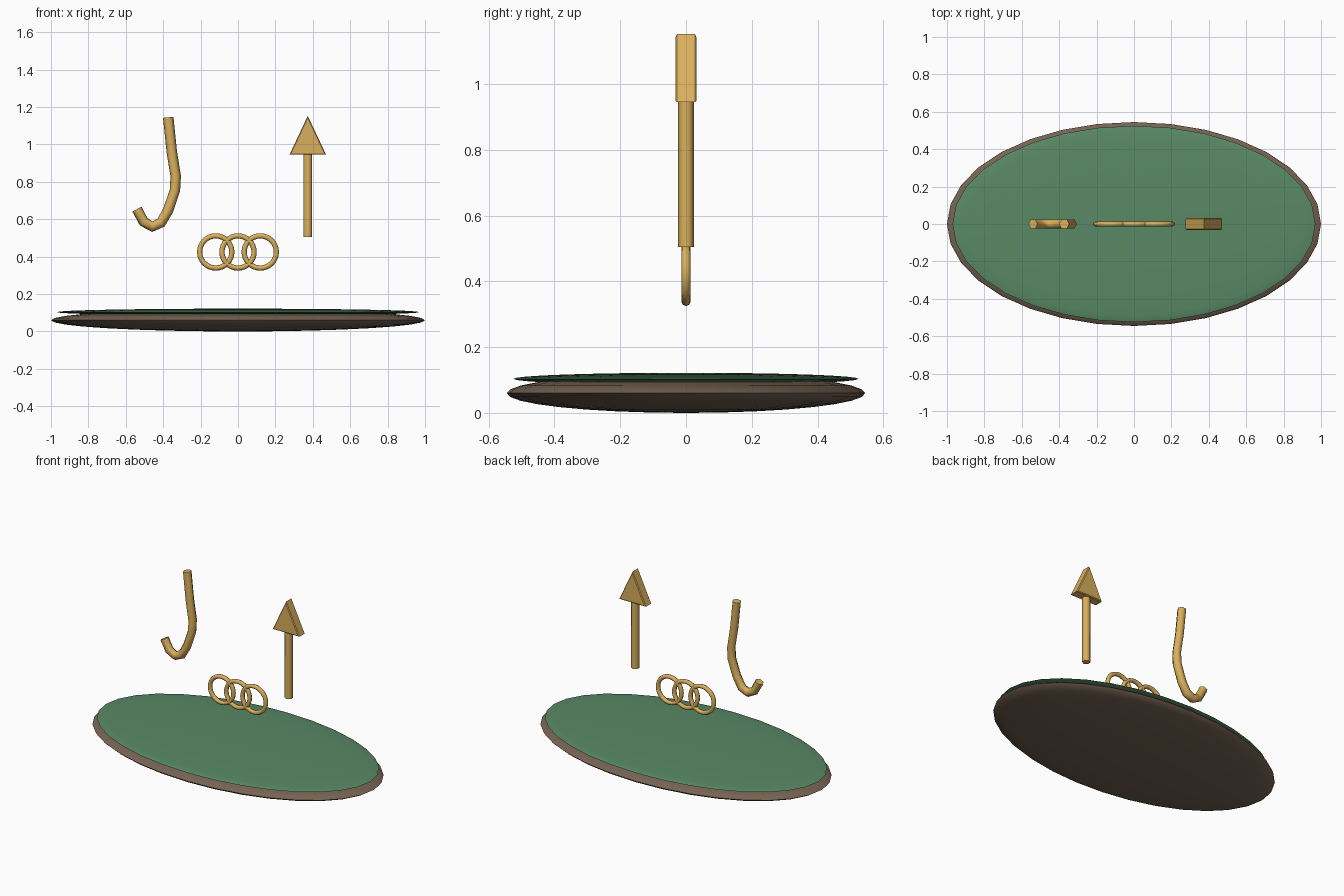
import bpy, bmesh, math
from mathutils import Vector

if "Cube" in bpy.data.objects:
    bpy.data.objects.remove(bpy.data.objects["Cube"])


def material(name, rgb):
    m = bpy.data.materials.new(name)
    m.diffuse_color = (*rgb, 1)
    m.use_nodes = True
    m.node_tree.nodes["Principled BSDF"].inputs["Base Color"].default_value = m.diffuse_color
    return m


GOLD = material("gold", (0.70, 0.43, 0.11))
GREEN = material("green", (0.10, 0.25, 0.13))
BROWN = material("brown", (0.18, 0.125, 0.085))


def finish(ob, name, mat, angle=40):
    ob.name = name
    ob.data.materials.append(mat)
    bpy.ops.object.select_all(action='DESELECT')
    ob.select_set(True)
    bpy.context.view_layer.objects.active = ob
    if angle:
        bpy.ops.object.shade_smooth_by_angle(angle=math.radians(angle))


def loft(name, loops, mat, angle=40, closed=False):
    """Skin a list of equal-sized vertex loops and cap the ends."""
    bm = bmesh.new()
    rows = [[bm.verts.new(p) for p in loop] for loop in loops]
    n = len(rows[0])
    for a, b in zip(rows, rows[1:]):
        for i in range(n):
            j = (i + 1) % n
            bm.faces.new((a[i], a[j], b[j], b[i]))
    bm.faces.new(rows[0])
    bm.faces.new(rows[-1])
    bmesh.ops.recalc_face_normals(bm, faces=bm.faces)
    me = bpy.data.meshes.new(name)
    bm.to_mesh(me)
    bm.free()
    ob = bpy.data.objects.new(name, me)
    bpy.context.collection.objects.link(ob)
    finish(ob, name, mat, angle)


def disc(name, z, radii, mat):
    bpy.ops.mesh.primitive_uv_sphere_add(segments=32, ring_count=16, radius=1, location=(0, 0, z))
    ob = bpy.context.object
    ob.scale = radii
    bpy.ops.object.transform_apply(location=False, rotation=False, scale=True)
    finish(ob, name, mat, 60)


# Flattened oval base and its green top
disc("base", 0.06, (1.0, 0.545, 0.06), BROWN)
disc("base_top", 0.1035, (0.97, 0.525, 0.0185), GREEN)

# Three interlinked rings
for i in (-1, 0, 1):
    bpy.ops.mesh.primitive_torus_add(major_segments=32, minor_segments=8, major_radius=0.086,
                                     minor_radius=0.014, location=(0.119 * i, 0, 0.425),
                                     rotation=(math.pi / 2, 0, 0))
    finish(bpy.context.object, f"ring_{i + 2}", GOLD, 60)

# Hook: six-sided tube swept along a path in the XZ plane
path = [Vector((x, 0, z)) for x, z in (
    (-0.373, 1.145), (-0.354, 0.96), (-0.333, 0.83), (-0.337, 0.756), (-0.372, 0.651),
    (-0.411, 0.582), (-0.458, 0.56), (-0.504, 0.586), (-0.54, 0.654))]
loops = []
for i, p in enumerate(path):
    d_in = (p - path[max(i - 1, 0)]).normalized()
    d_out = (path[min(i + 1, len(path) - 1)] - p).normalized()
    t = (d_in + d_out).normalized()
    side = Vector((t.z, 0, -t.x))
    loops.append([p + 0.028 * (side * math.cos(k * math.pi / 3)
                               + Vector((0, 1, 0)) * math.sin(k * math.pi / 3)) for k in range(6)])
loft("hook", loops, GOLD, 65)

# Arrow shaft: six-sided rod
bpy.ops.mesh.primitive_cylinder_add(vertices=6, radius=0.025, depth=0.445, location=(0.373, 0, 0.7265),
                                    rotation=(0, 0, 0))
finish(bpy.context.object, "arrow_shaft", GOLD, 65)

# Arrow head: triangular prism with slightly bevelled front and back
tri = [(0, 1.153), (-0.098, 0.945), (0.098, 0.945)]
layers = [(-0.032, 0.92), (-0.027, 1), (0.027, 1), (0.032, 0.92)]
loft("arrow_head", [[(0.373 + x * s, y, 1.007 + (z - 1.007) * s) for x, z in tri]
                    for y, s in layers], GOLD, 30)
